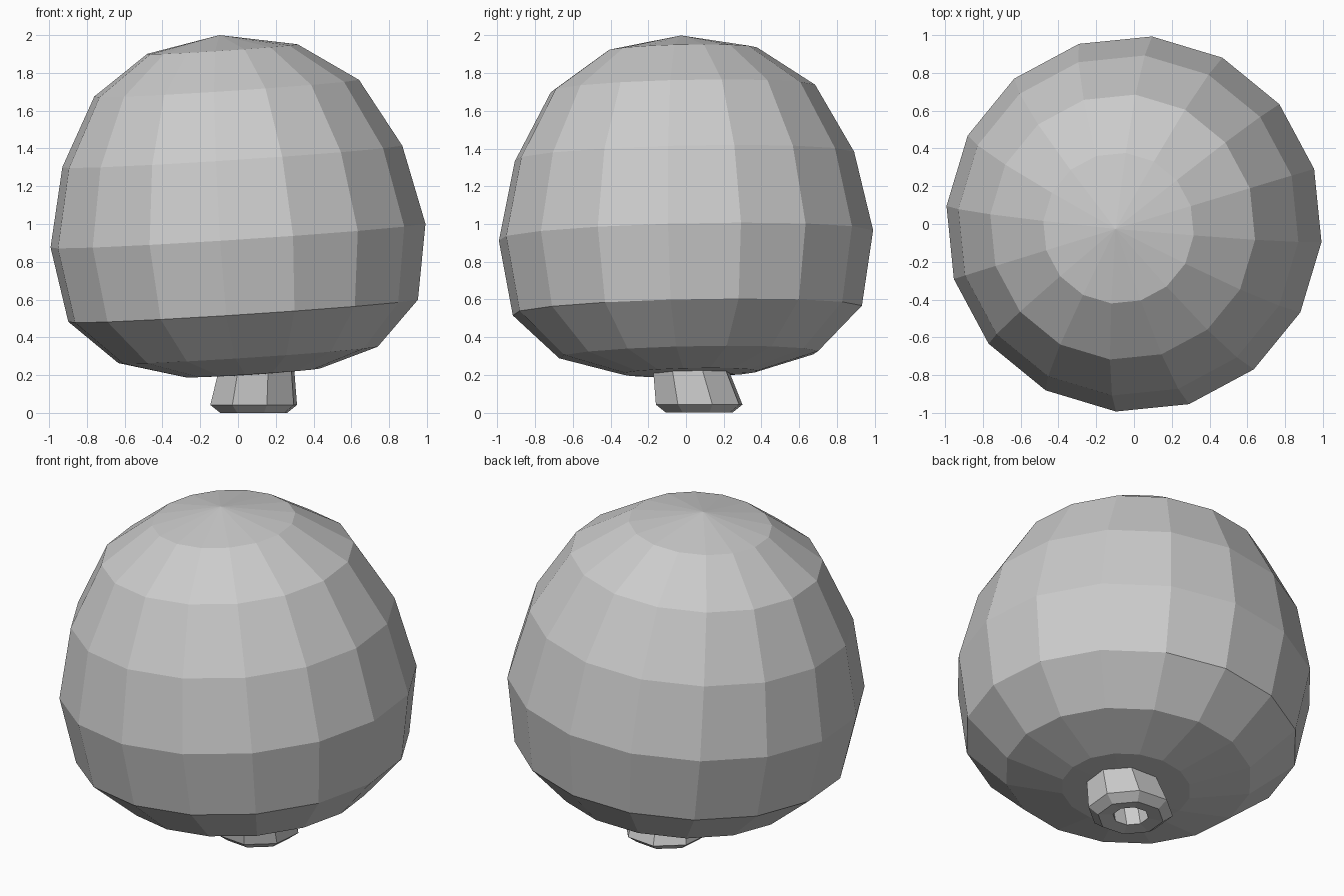
import bpy, bmesh
from math import cos, sin, radians, tau

cube = bpy.data.objects.get("Cube")
if cube:
    bpy.data.objects.remove(cube, do_unlink=True)

grey = bpy.data.materials.new("plain grey")
grey.use_nodes = True
colour = (0.6, 0.6, 0.6, 1)
grey.diffuse_color = colour
grey.node_tree.nodes["Principled BSDF"].inputs["Base Color"].default_value = colour


def loft(name, rings, sides, turn, lean_x=0, lean_y=0):
    """Join rings of (radius, centre x, y, z); a zero radius makes a pole."""
    bm = bmesh.new()
    loops = []
    for r, cx, cy, cz in rings:
        loop = []
        for i in range(sides if r else 1):
            a = radians(turn) + tau * i / sides
            dx, dy = r * cos(a), r * sin(a)
            loop.append(bm.verts.new((cx + dx, cy + dy, cz + lean_x * dx + lean_y * dy)))
        loops.append(loop)
    for low, high in zip(loops, loops[1:]):
        for i in range(sides):
            j = (i + 1) % sides
            corners = [low[i % len(low)], low[j % len(low)],
                       high[j % len(high)], high[i % len(high)]]
            bm.faces.new(list(dict.fromkeys(corners)))
    bmesh.ops.recalc_face_normals(bm, faces=bm.faces)
    mesh = bpy.data.meshes.new(name)
    bm.to_mesh(mesh)
    bm.free()
    mesh.materials.append(grey)
    obj = bpy.data.objects.new(name, mesh)
    bpy.context.collection.objects.link(obj)
    return obj


# Squashed round body, leaning slightly, from bottom pole to top pole
body_profile = [
    (0, 0.08, 0.20), (0.36, 0.075, 0.212), (0.69, 0.053, 0.307),
    (0.93, 0.027, 0.541), (0.997, 0, 0.939), (0.904, -0.03, 1.358),
    (0.704, -0.06, 1.719), (0.40, -0.082, 1.926), (0, -0.098, 2.0),
]
loft("body", [(r, x, 0.27 * x, z) for r, x, z in body_profile],
     16, -5.5, 0.065, 0.022)

# Flared neck with a chamfered lip and an open mouth
loft("neck", [
    (0, 0.1, 0.02, 0.25), (0.205, 0.1, 0.02, 0.25), (0.24, 0.083, 0.07, 0.042),
    (0.185, 0.083, 0.07, 0), (0.1, 0.083, 0.07, 0.012),
    (0.1, 0.09, 0.04, 0.2), (0, 0.09, 0.04, 0.2),
], 8, 17)
